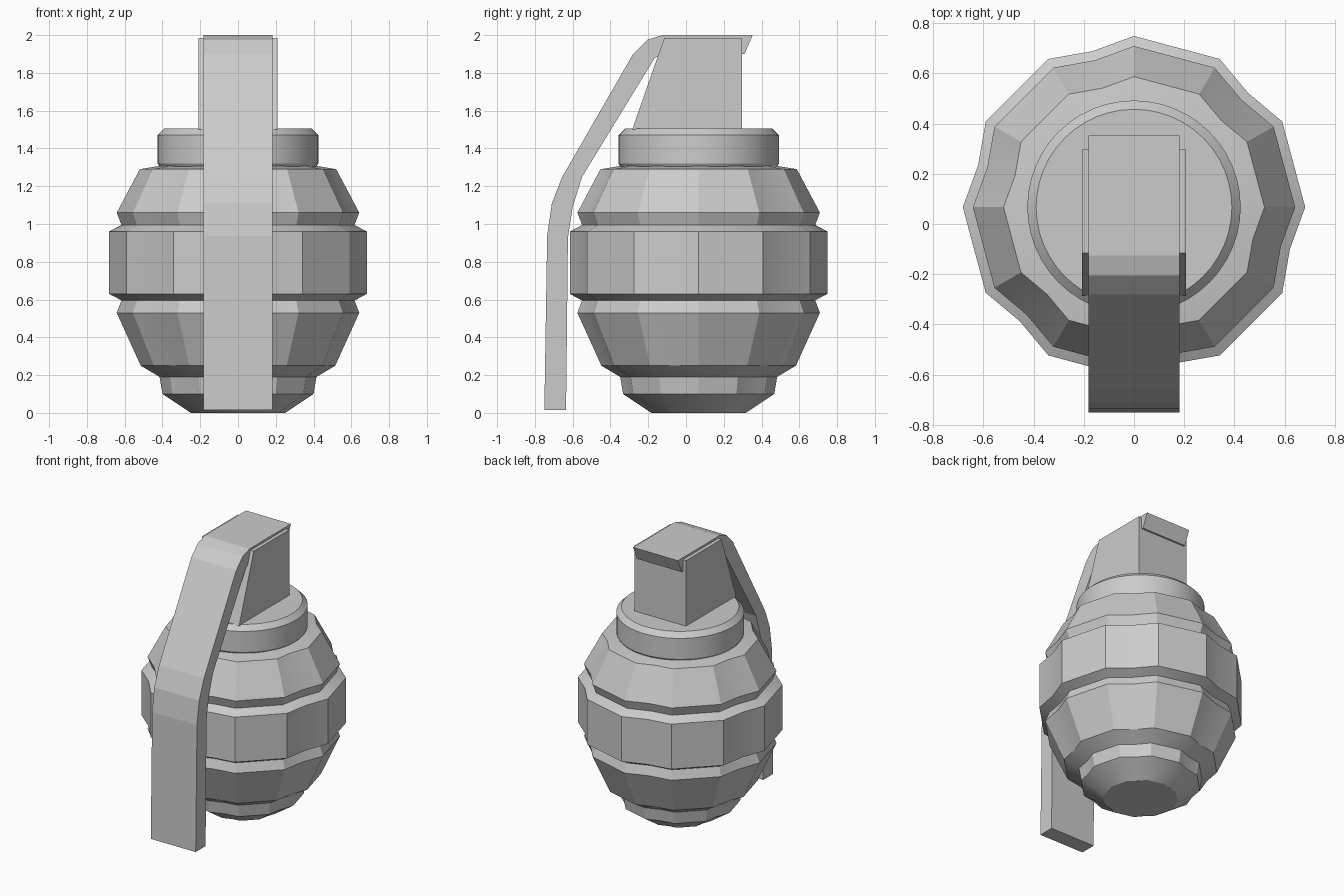
import bpy, bmesh
from math import radians, sin, cos, pi

cube = bpy.data.objects.get("Cube")
if cube:
    bpy.data.objects.remove(cube, do_unlink=True)

CENTRE_Y = 0.067

grey = bpy.data.materials.new("plain grey")
grey.use_nodes = True
grey.diffuse_color = (0.6, 0.6, 0.6, 1)
grey.node_tree.nodes["Principled BSDF"].inputs["Base Color"].default_value = (0.6, 0.6, 0.6, 1)


def finish(name, bm, smooth=False):
    bmesh.ops.recalc_face_normals(bm, faces=bm.faces)
    mesh = bpy.data.meshes.new(name)
    bm.to_mesh(mesh)
    bm.free()
    mesh.materials.append(grey)
    obj = bpy.data.objects.new(name, mesh)
    bpy.context.collection.objects.link(obj)
    if smooth:
        bpy.ops.object.select_all(action='DESELECT')
        obj.select_set(True)
        bpy.context.view_layer.objects.active = obj
        bpy.ops.object.shade_smooth_by_angle(angle=radians(30))
    return obj


def lathe(name, profile, spokes):
    """Turn (radius, z) points around the body axis; spokes are (angle, radius scale)."""
    bm = bmesh.new()
    rings = [[bm.verts.new((r * s * cos(a), CENTRE_Y + r * s * sin(a), z))
              for a, s in spokes] for r, z in profile]
    n = len(spokes)
    for low, high in zip(rings, rings[1:]):
        for i in range(n):
            j = (i + 1) % n
            bm.faces.new((low[i], low[j], high[j], high[i]))
    bm.faces.new(rings[0])
    bm.faces.new(rings[-1])
    return finish(name, bm, smooth=True)


def extrude_side(name, outline, half_width):
    """Extrude a (y, z) outline across x."""
    bm = bmesh.new()
    face = bm.faces.new([bm.verts.new((-half_width, y, z)) for y, z in outline])
    out = bmesh.ops.extrude_face_region(bm, geom=[face])
    verts = [v for v in out["geom"] if isinstance(v, bmesh.types.BMVert)]
    bmesh.ops.translate(bm, verts=verts, vec=(2 * half_width, 0, 0))
    return finish(name, bm)


# Segmented body: six flat blocks with a shallow upright groove between each pair
spokes = []
for k in range(6):
    start = k * pi / 3
    spokes += [(start, 1), (start + radians(30), 1), (start + radians(45), 0.943)]
body_profile = [(0.25, 0.0), (0.40, 0.10), (0.415, 0.19), (0.515, 0.25),
                (0.642, 0.53), (0.617, 0.595), (0.682, 0.63), (0.682, 0.96),
                (0.617, 0.995), (0.642, 1.06), (0.52, 1.29), (0.34, 1.32)]
lathe("body", body_profile, spokes)

# Round collar on top of the body
circle = [(2 * pi * i / 48, 1) for i in range(48)]
lathe("collar", [(0.415, 1.305), (0.425, 1.32), (0.425, 1.47), (0.39, 1.505)], circle)

# Fuse housing with a sloping front
extrude_side("fuse_housing", [(-0.285, 1.50), (0.297, 1.50), (0.297, 1.985), (-0.115, 1.985)], 0.208)

# Bent safety lever hooked over the housing
lever_outer = [(0.353, 2.0), (-0.125, 2.0), (-0.205, 1.975), (-0.28, 1.90),
               (-0.655, 1.25), (-0.71, 1.11), (-0.735, 0.94), (-0.75, 0.015)]
lever_inner = [(-0.635, 0.015), (-0.625, 0.93), (-0.60, 1.09), (-0.55, 1.25),
               (-0.165, 1.88), (-0.115, 1.90), (0.31, 1.90)]
extrude_side("safety_lever", lever_outer + lever_inner, 0.182)
